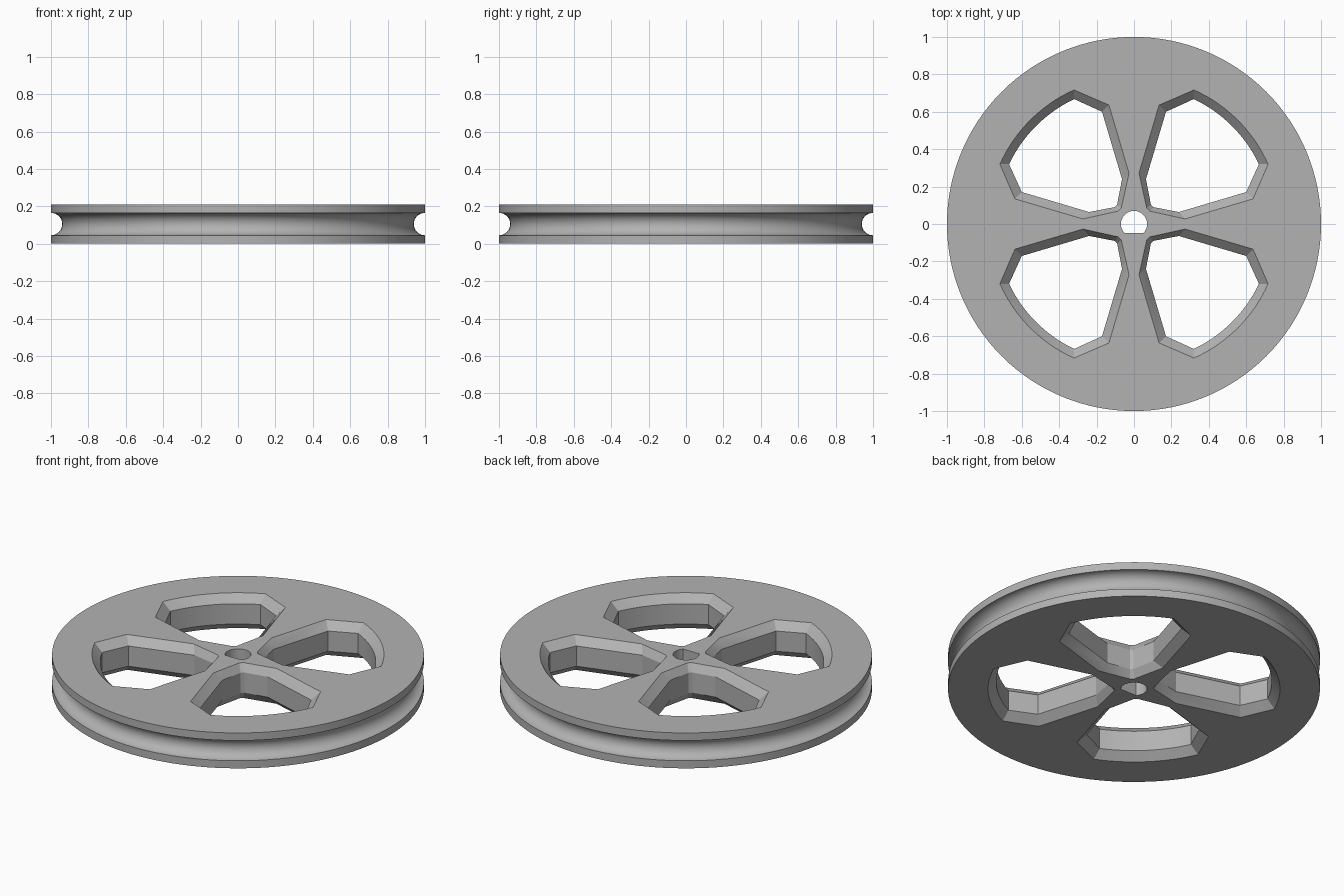
import bpy
import bmesh
from math import sin, cos, pi, atan2, hypot

cube = bpy.data.objects.get("Cube")
if cube:
    bpy.data.objects.remove(cube, do_unlink=True)

HEIGHT = 0.21
MID = HEIGHT / 2
GROOVE = 0.06
CHAMFER = 0.045

grey = bpy.data.materials.new("plain grey")
grey.use_nodes = True
grey.diffuse_color = (0.45, 0.45, 0.45, 1)
grey.node_tree.nodes["Principled BSDF"].inputs["Base Color"].default_value = (0.45, 0.45, 0.45, 1)


def loft(name, layers):
    """Closed solid through a stack of (outline, z) layers."""
    bm = bmesh.new()
    rings = [[bm.verts.new((x, y, z)) for x, y in outline] for outline, z in layers]
    for low, high in zip(rings, rings[1:]):
        for i in range(len(low)):
            j = (i + 1) % len(low)
            bm.faces.new((low[i], low[j], high[j], high[i]))
    bm.faces.new(rings[0][::-1])
    bm.faces.new(rings[-1])
    bmesh.ops.recalc_face_normals(bm, faces=bm.faces)
    mesh = bpy.data.meshes.new(name)
    bm.to_mesh(mesh)
    bm.free()
    mesh.materials.append(grey)
    obj = bpy.data.objects.new(name, mesh)
    bpy.context.collection.objects.link(obj)
    return obj


def circle(r, n=128):
    return [(r * cos(2 * pi * i / n), r * sin(2 * pi * i / n)) for i in range(n)]


def window(half, steps=16):
    """Mirror half an outline about the diagonal and join it by the rim arc."""
    x, y = half[-1]
    r, start = hypot(x, y), atan2(y, x)
    end = pi / 2 - start
    arc = [(r * cos(start + (end - start) * i / steps),
            r * sin(start + (end - start) * i / steps)) for i in range(1, steps)]
    other = [(b, a) for a, b in half[::-1]]
    return half + arc + other


# Grooved wheel disc
layers = [(circle(1), 0)]
for i in range(17):
    a = pi * i / 16
    layers.append((circle(1 - GROOVE * sin(a)), MID - GROOVE * cos(a)))
layers.append((circle(1), HEIGHT))
wheel = loft("pulley_wheel", layers)

# Window cutters, wider at both faces to leave chamfered spokes
wide = window([(0.068, 0.085), (0.027, 0.273), (0.134, 0.636), (0.32, 0.717)])
narrow = window([(0.09, 0.105), (0.064, 0.24), (0.171, 0.60), (0.32, 0.668)])
over = 0.2
flare = [(a + (a - c) * over, b + (b - d) * over) for (a, b), (c, d) in zip(wide, narrow)]
extra = CHAMFER * over
cutters = []
for sx in (1, -1):
    for sy in (1, -1):
        def flip(pts):
            return [(x * sx, y * sy) for x, y in pts]
        cutters.append(loft("window_cutter", [
            (flip(flare), -extra), (flip(narrow), CHAMFER),
            (flip(narrow), HEIGHT - CHAMFER), (flip(flare), HEIGHT + extra)]))

# D-shaped shaft bore, flat toward the front
flat = -0.047
bore = [(x, y) for x, y in circle(0.07, 64) if y > flat]
side = (0.07 ** 2 - flat ** 2) ** 0.5
split = next(i for i, (x, y) in enumerate(bore) if y < 0 and x > 0)
bore[split:split] = [(-side, flat), (side, flat)]
cutters.append(loft("bore_cutter", [(bore, -0.1), (bore, HEIGHT + 0.1)]))

# Cut the openings, then discard the cutters
bpy.context.view_layer.objects.active = wheel
wheel.select_set(True)
for cutter in cutters:
    cutter.hide_render = True
    mod = wheel.modifiers.new("cut", "BOOLEAN")
    mod.operation = "DIFFERENCE"
    mod.solver = "EXACT"
    mod.object = cutter
    bpy.ops.object.modifier_apply(modifier=mod.name)
    bpy.data.objects.remove(cutter, do_unlink=True)

bpy.ops.object.select_all(action="DESELECT")
wheel.select_set(True)
bpy.context.view_layer.objects.active = wheel
bpy.ops.object.shade_smooth_by_angle(angle=pi / 7)
